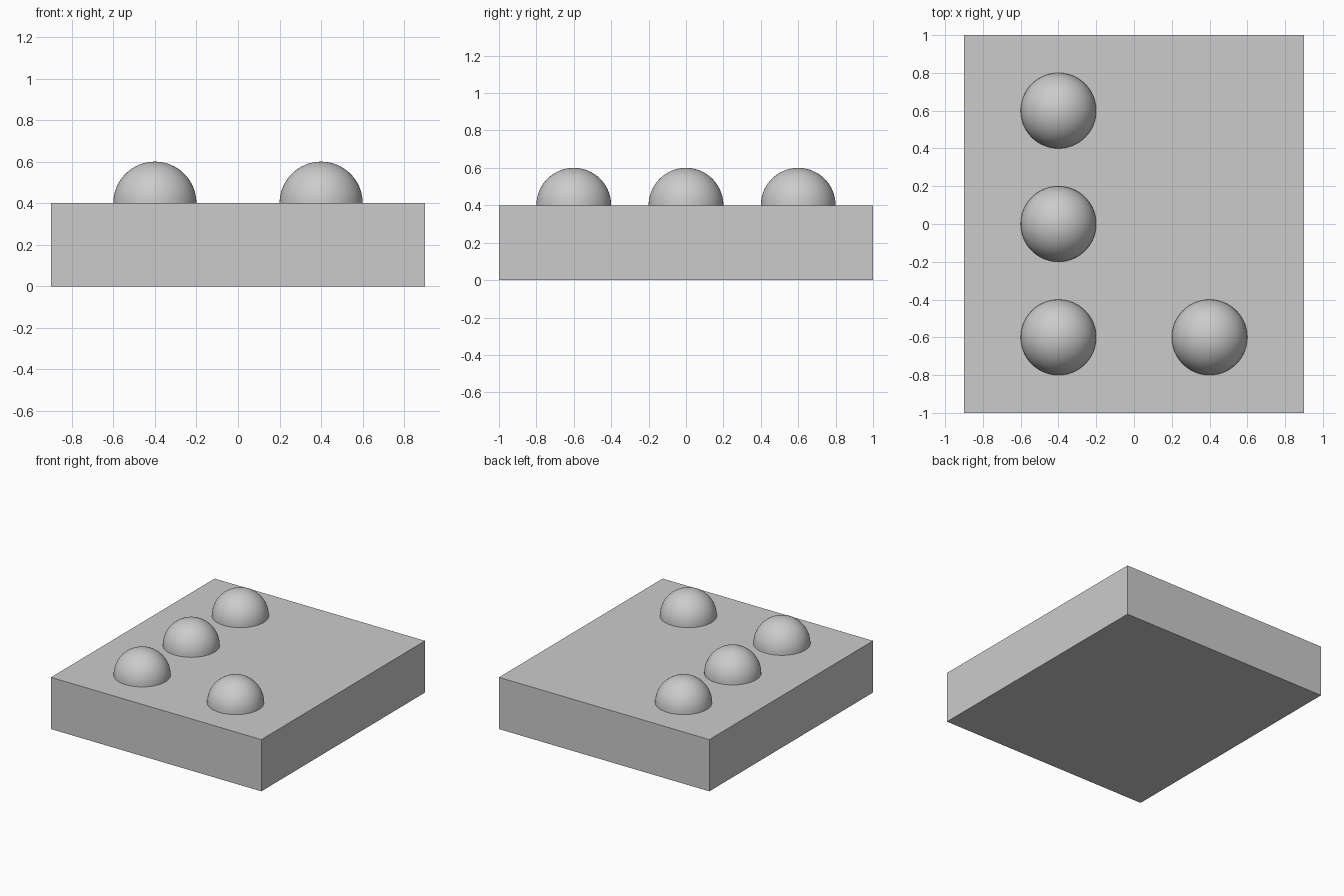
import bpy
import bmesh
import math
from mathutils import Vector

cube = bpy.data.objects.get("Cube")
if cube:
    bpy.data.objects.remove(cube, do_unlink=True)

# Plain grey for the whole tile
grey = bpy.data.materials.new("light_grey")
grey.use_nodes = True
colour = (0.6, 0.6, 0.6, 1)
grey.diffuse_color = colour
grey.node_tree.nodes["Principled BSDF"].inputs["Base Color"].default_value = colour

WIDTH, LENGTH, HEIGHT = 1.8, 2.0, 0.4
RADIUS = 0.2


def add_object(name, bm, location):
    mesh = bpy.data.meshes.new(name)
    bm.to_mesh(mesh)
    bm.free()
    mesh.materials.append(grey)
    obj = bpy.data.objects.new(name, mesh)
    obj.location = location
    bpy.context.collection.objects.link(obj)
    return obj


# Rectangular base slab
bm = bmesh.new()
bmesh.ops.create_cube(bm, size=1)
bmesh.ops.scale(bm, vec=Vector((WIDTH, LENGTH, HEIGHT)), verts=bm.verts)
add_object("base_slab", bm, (0, 0, HEIGHT / 2))


# Smooth half-round bumps resting on the slab
def add_bump(name, x, y):
    bm = bmesh.new()
    bmesh.ops.create_uvsphere(bm, u_segments=64, v_segments=32, radius=RADIUS)
    lower = [v for v in bm.verts if v.co.z < -0.001]
    bmesh.ops.delete(bm, geom=lower, context="VERTS")
    for face in bm.faces:
        face.smooth = True
    add_object(name, bm, (x, y, HEIGHT))


for name, y in (("front", -0.6), ("middle", 0), ("back", 0.6)):
    add_bump(name + "_right_bump", -0.4, y)
add_bump("front_left_bump", 0.4, -0.6)
